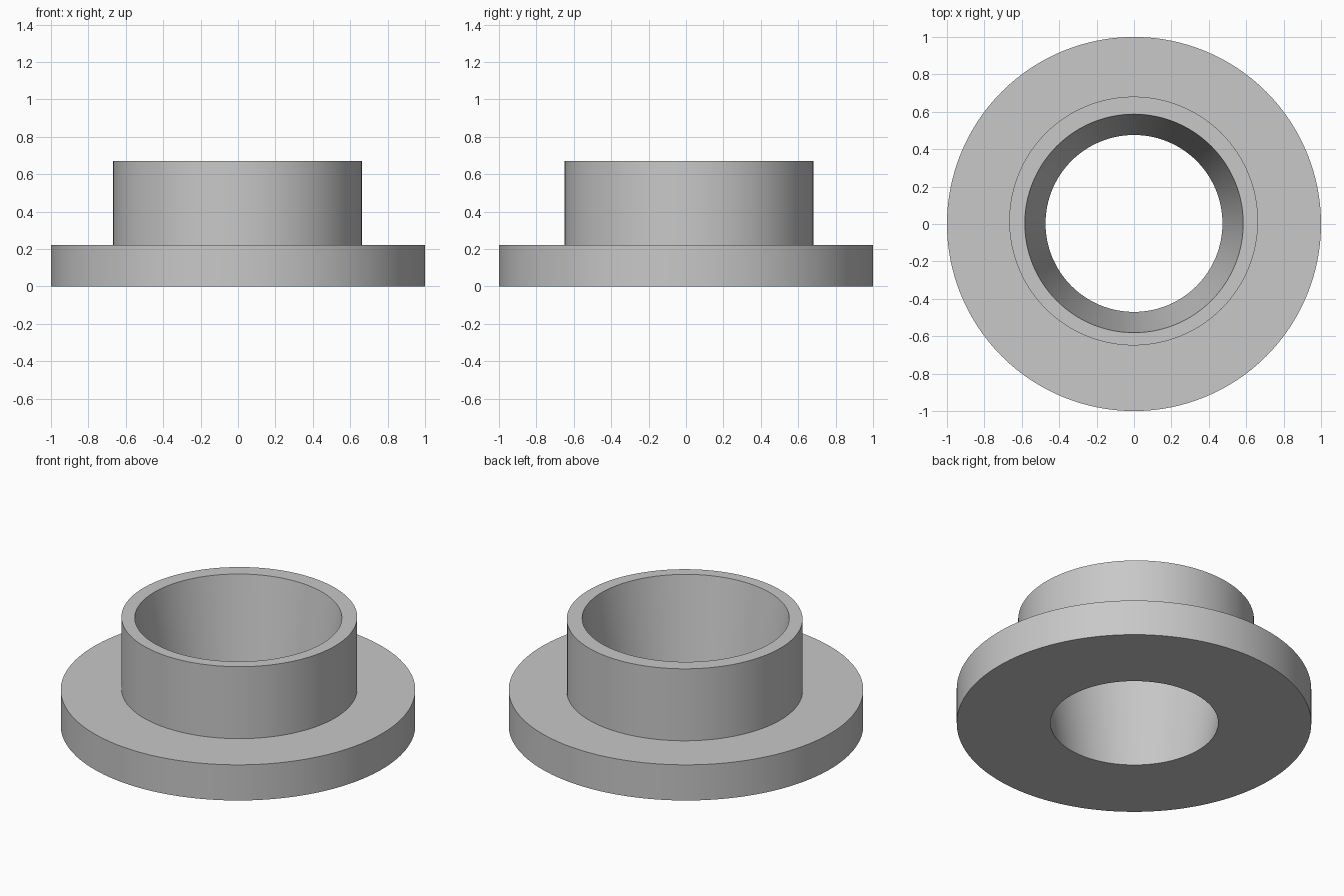
import bpy, bmesh, math

if "Cube" in bpy.data.objects:
    bpy.data.objects.remove(bpy.data.objects["Cube"])

SEGMENTS = 128

grey = bpy.data.materials.new("plain_grey")
grey.diffuse_color = (0.58, 0.58, 0.58, 1)
grey.use_nodes = True
grey.node_tree.nodes["Principled BSDF"].inputs["Base Color"].default_value = grey.diffuse_color

# Rings around the section: height, radius, centre x, centre y
rings = [
    (0.0, 0.473, 0.0, 0.003),       # bore, bottom
    (0.0, 1.0, 0.0, 0.0),           # flange, bottom edge
    (0.222, 1.0, 0.0, 0.0),         # flange, top edge
    (0.222, 0.665, -0.002, 0.016),  # collar, foot
    (0.67, 0.665, -0.002, 0.016),   # collar, outer rim
    (0.67, 0.584, 0.0, 0.003),      # tapered bore, inner rim
]


def ring_verts(bm, z, radius, cx, cy):
    angles = [2 * math.pi * i / SEGMENTS for i in range(SEGMENTS)]
    return [bm.verts.new((cx + radius * math.cos(a), cy + radius * math.sin(a), z))
            for a in angles]


# Flanged bushing: join each ring to the next and close the section
bm = bmesh.new()
loops = [ring_verts(bm, *ring) for ring in rings]
for a, b in zip(loops, loops[1:] + loops[:1]):
    for i in range(SEGMENTS):
        j = (i + 1) % SEGMENTS
        bm.faces.new((a[i], a[j], b[j], b[i]))
bmesh.ops.recalc_face_normals(bm, faces=bm.faces)
mesh = bpy.data.meshes.new("flanged_bushing")
bm.to_mesh(mesh)
bm.free()
mesh.materials.append(grey)

bushing = bpy.data.objects.new("flanged_bushing", mesh)
bpy.context.collection.objects.link(bushing)
bpy.context.view_layer.objects.active = bushing
bushing.select_set(True)
bpy.ops.object.shade_smooth_by_angle(angle=math.radians(30))
